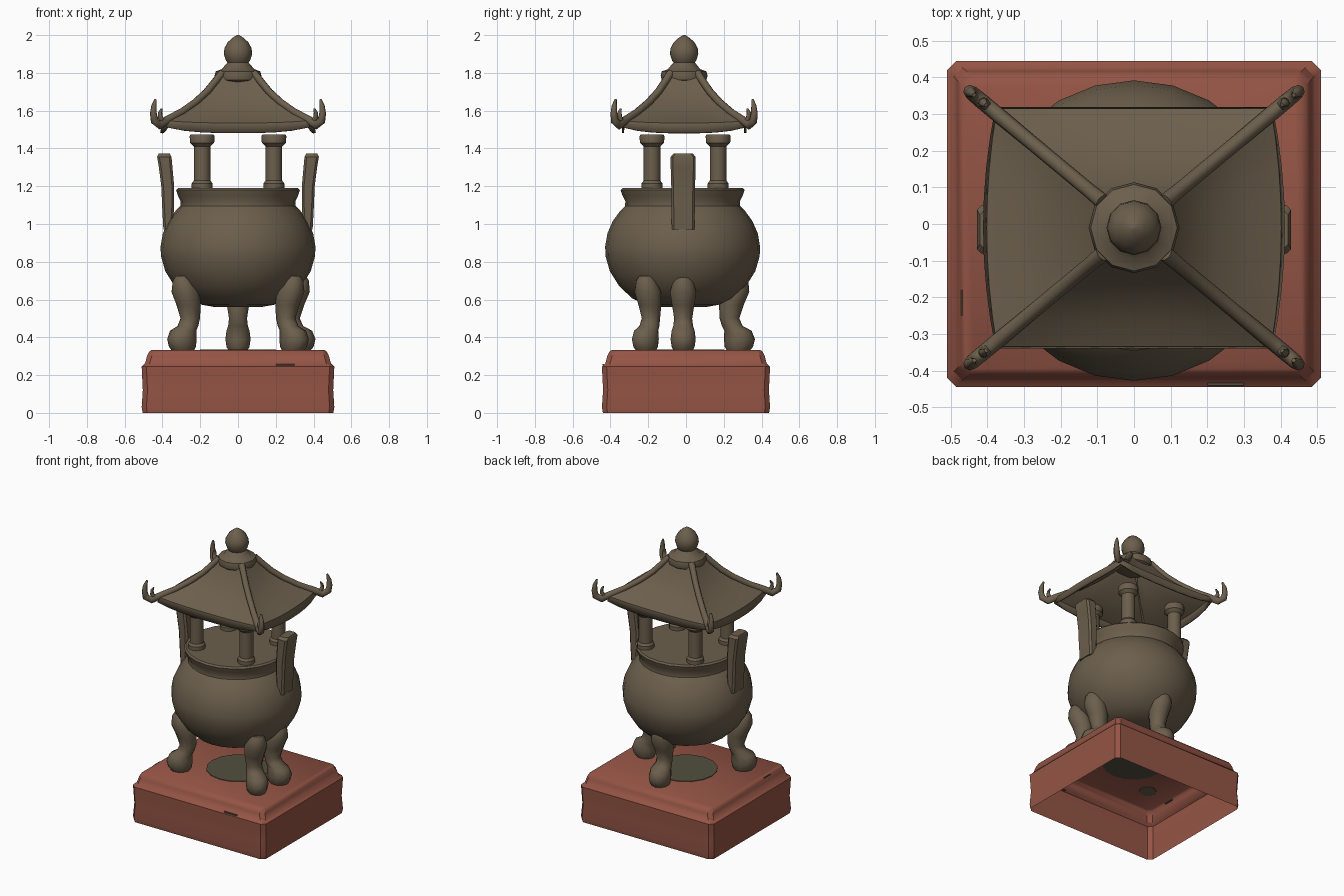
import bpy, bmesh, math
from mathutils import Vector

if "Cube" in bpy.data.objects:
    bpy.data.objects.remove(bpy.data.objects["Cube"])

CY = -0.015  # the vessel sits slightly forward of the plinth centre


def material(name, rgb):
    m = bpy.data.materials.new(name)
    m.diffuse_color = (*rgb, 1)
    m.use_nodes = True
    m.node_tree.nodes["Principled BSDF"].inputs["Base Color"].default_value = m.diffuse_color
    return m


BRONZE = material("aged bronze", (0.15, 0.115, 0.073))
RED = material("red stone", (0.30, 0.09, 0.06))
ASH = material("ash grey green", (0.085, 0.08, 0.05))


def loft(name, rings, mat, cap_start=True, cap_end=True, angle=35):
    """Skin a list of closed rings of points into one object."""
    bm = bmesh.new()
    vs = [[bm.verts.new(p) for p in r] for r in rings]
    n = len(rings[0])
    for a, b in zip(vs, vs[1:]):
        for i in range(n):
            bm.faces.new((a[i], a[(i + 1) % n], b[(i + 1) % n], b[i]))
    if cap_start:
        bm.faces.new(vs[0][::-1])
    if cap_end:
        bm.faces.new(vs[-1])
    bmesh.ops.recalc_face_normals(bm, faces=bm.faces)
    me = bpy.data.meshes.new(name)
    bm.to_mesh(me)
    bm.free()
    me.materials.append(mat)
    ob = bpy.data.objects.new(name, me)
    bpy.context.collection.objects.link(ob)
    bpy.ops.object.select_all(action='DESELECT')
    ob.select_set(True)
    bpy.context.view_layer.objects.active = ob
    bpy.ops.object.shade_smooth_by_angle(angle=math.radians(angle))
    return ob


def turned(name, profile, x, y, seg, mat=BRONZE, **kw):
    """Lathe a (radius, z) profile around a vertical axis."""
    rings = [[(x + r * math.cos(2 * math.pi * i / seg),
               y + r * math.sin(2 * math.pi * i / seg), z) for i in range(seg)]
             for r, z in profile]
    return loft(name, rings, mat, **kw)


def box(name, x0, x1, y0, y1, z0, z1, mat):
    rings = [[(x0, y0, z), (x1, y0, z), (x1, y1, z), (x0, y1, z)] for z in (z0, z1)]
    return loft(name, rings, mat)


# Plinth: stepped shell with cut corners, open underneath
def cut_rect(hx, hy, c, z):
    return [(hx - c, -hy, z), (hx, -hy + c, z), (hx, hy - c, z), (hx - c, hy, z),
            (-hx + c, hy, z), (-hx, hy - c, z), (-hx, -hy + c, z), (-hx + c, -hy, z)]


steps = [(0.005, 0), (0, 0.03), (0.006, 0.12), (0.002, 0.2), (0, 0.245),
         (0.018, 0.262), (0.028, 0.30), (0.04, 0.324), (0.05, 0.332)]
loft("plinth", [cut_rect(0.51 - i, 0.445 - i, 0.025, z) for i, z in steps],
     RED, cap_start=False)

# Ash stain through the plinth top, and small grime marks on the step
turned("ash_stain", [(0.2, 0.328), (0.2, 0.336)], 0, 0, 16, ASH)
box("front_grime", 0.2, 0.3, -0.441, -0.434, 0.25, 0.258, ASH)
box("left_grime", -0.472, -0.464, -0.25, -0.18, 0.318, 0.325, ASH)

# Bowl with flared rim
turned("bowl", [(0.12, 0.56), (0.19, 0.572), (0.265, 0.605), (0.335, 0.67), (0.385, 0.75),
                (0.408, 0.83), (0.41, 0.88), (0.398, 0.95), (0.37, 1.015), (0.33, 1.07),
                (0.305, 1.095), (0.303, 1.12), (0.318, 1.15), (0.328, 1.18), (0.318, 1.19)],
       0, CY - 0.003, 24)


# Legs: bulging knee, slim ankle, rounded paw (radial offset, z, half depth, half width)
LEG = [(0.36, 0.725, 0.03, 0.035), (0.35, 0.70, 0.055, 0.055), (0.335, 0.64, 0.075, 0.073),
       (0.315, 0.57, 0.065, 0.062), (0.305, 0.50, 0.052, 0.05), (0.32, 0.46, 0.055, 0.055),
       (0.35, 0.435, 0.072, 0.064), (0.358, 0.39, 0.082, 0.07), (0.355, 0.35, 0.075, 0.064),
       (0.352, 0.328, 0.06, 0.052)]


def leg(name, deg, shift):
    a = math.radians(deg)
    out, side = Vector((math.cos(a), math.sin(a), 0)), Vector((-math.sin(a), math.cos(a), 0))
    rings = []
    for r, z, d, w in LEG:
        c = out * (r + shift) + Vector((0, CY, z))
        rings.append([c + out * d * math.cos(t * math.pi / 5) + side * w * math.sin(t * math.pi / 5)
                      for t in range(10)])
    loft(name, rings, BRONZE, angle=50)


for nm, deg, sh in (("front_left_leg", 214, 0), ("front_right_leg", 326, 0),
                    ("back_leg", 90, -0.06), ("right_leg", 0, -0.03)):
    leg(nm, deg, sh)

# Upright handles: (centre x, z, half thickness, half width)
HANDLE = [(0.37, 0.97, 0.025, 0.06), (0.37, 1.10, 0.032, 0.062), (0.372, 1.20, 0.034, 0.063),
          (0.383, 1.30, 0.036, 0.066), (0.39, 1.355, 0.038, 0.066), (0.391, 1.372, 0.03, 0.052)]
for s, nm in ((-1, "left_handle"), (1, "right_handle")):
    rings = []
    for x, z, t, w in HANDLE:
        b = 0.012
        rings.append([(s * (x + px), CY + py, z) for px, py in
                      ((t, -w + b), (t, w - b), (t - b, w), (b - t, w),
                       (-t, w - b), (-t, b - w), (b - t, -w), (t - b, -w))])
    loft(nm, rings, BRONZE)

# Four posts
for sx in (-1, 1):
    for sy in (-1, 1):
        turned("post", [(0.055, 1.18), (0.055, 1.215), (0.044, 1.23), (0.044, 1.41), (0.064, 1.43),
                        (0.066, 1.465), (0.06, 1.475)], 0.19 * sx, CY + 0.01 + 0.175 * sy, 12)

# Roof: swept four-sided canopy, bowed on the sides, hollow below
ROOF = [(0.378, 0.33, 1.482, 0.034, 0.03), (0.374, 0.325, 1.535, 0.028, 0.012),
        (0.30, 0.255, 1.573, 0.01, 0.015), (0.22, 0.187, 1.63, 0, 0.014),
        (0.16, 0.137, 1.69, 0, 0.008), (0.118, 0.102, 1.75, 0, 0), (0.09, 0.08, 1.80, 0, 0)]


def roof_ring(hx, hy, z, bow, lift):
    pts, n = [], 8
    for k in range(4):
        for i in range(n):
            t = 2 * i / n - 1
            zz = z + lift * abs(t) ** 3
            b = bow * (1 - t * t)
            pts.append([(t * hx, -hy, zz), (hx + b, t * hy, zz),
                        (-t * hx, hy, zz), (-hx - b, -t * hy, zz)][k])
    return [(x, y + CY + 0.005, zz) for x, y, zz in pts]


roof = loft("roof", [roof_ring(*r) for r in ROOF], BRONZE, cap_start=False)
mod = roof.modifiers.new("thickness", 'SOLIDIFY')
mod.thickness = 0.012

# Hip ridges with curled ends: (x, z, half width, half height)
RIDGE = [(0.085, 1.80, 0.022, 0.02), (0.12, 1.755, 0.02, 0.02), (0.165, 1.70, 0.02, 0.02),
         (0.225, 1.645, 0.02, 0.02), (0.30, 1.592, 0.02, 0.02), (0.37, 1.552, 0.021, 0.024),
         (0.415, 1.525, 0.021, 0.026), (0.442, 1.545, 0.02, 0.022), (0.448, 1.585, 0.018, 0.018),
         (0.445, 1.625, 0.014, 0.014), (0.436, 1.66, 0.006, 0.006)]
CURL = [(0.395, 1.535, 0.015, 0.015), (0.412, 1.565, 0.015, 0.013),
        (0.412, 1.59, 0.012, 0.01), (0.404, 1.61, 0.006, 0.005)]


def ridge(name, path, sx, sy):
    pts = [Vector((sx * x, sy * x * 0.83 + CY + 0.005, z)) for x, z, _, _ in path]
    side = Vector((-sy * 0.83, sx, 0)).normalized()
    rings = []
    for i, p in enumerate(pts):
        tan = (pts[min(i + 1, len(pts) - 1)] - pts[max(i - 1, 0)]).normalized()
        nor = tan.cross(side)
        _, _, w, h = path[i]
        rings.append([p + side * w * math.cos(t * math.pi / 4) + nor * h * math.sin(t * math.pi / 4)
                      for t in range(8)])
    loft(name, rings, BRONZE, angle=50)


for sx in (-1, 1):
    for sy in (-1, 1):
        ridge("hip_ridge", RIDGE, sx, sy)
        ridge("ridge_curl", CURL, sx, sy)

# Collar and ball finial
turned("roof_collar", [(0.10, 1.75), (0.118, 1.762), (0.124, 1.785), (0.118, 1.808),
                       (0.085, 1.82), (0.065, 1.845), (0.05, 1.86)], 0, CY + 0.005, 12)
turned("finial", [(0.045, 1.84), (0.064, 1.865), (0.075, 1.90), (0.072, 1.93), (0.055, 1.962),
                  (0.03, 1.985), (0.006, 2.0)], 0, CY + 0.005, 12, angle=50)
